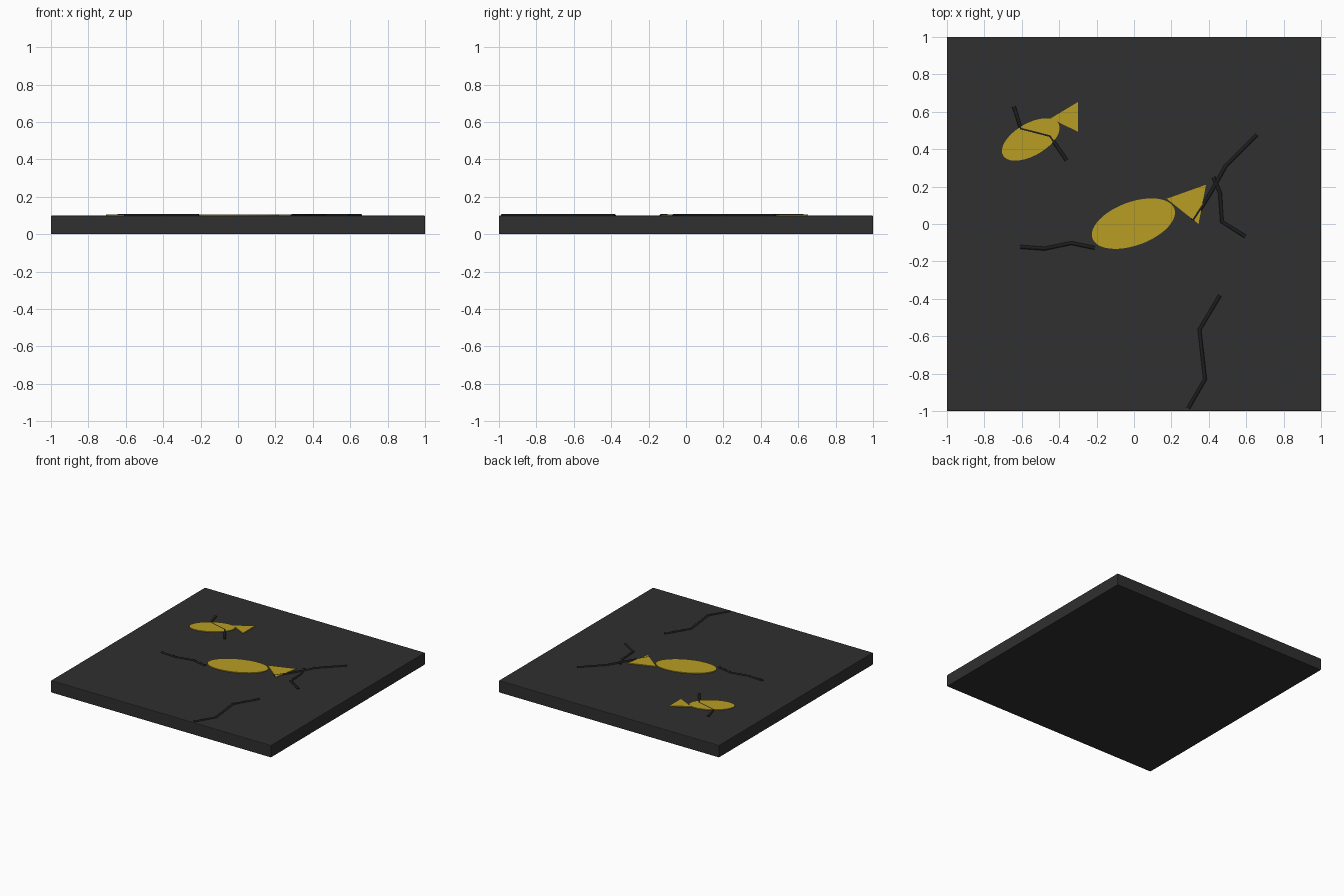
import bpy, bmesh, math
from mathutils import Vector

if "Cube" in bpy.data.objects:
    bpy.data.objects.remove(bpy.data.objects["Cube"])


def material(name, rgb):
    m = bpy.data.materials.new(name)
    m.diffuse_color = (*rgb, 1)
    m.use_nodes = True
    m.node_tree.nodes["Principled BSDF"].inputs["Base Color"].default_value = m.diffuse_color
    return m


STONE = material("dark stone", (0.029, 0.029, 0.029))
GOLD = material("gold", (0.48, 0.335, 0.017))
BLACK = material("crack black", (0.012, 0.012, 0.012))
TOP = 0.10


def add(name, bm, mat):
    bmesh.ops.recalc_face_normals(bm, faces=bm.faces)
    me = bpy.data.meshes.new(name)
    bm.to_mesh(me)
    bm.free()
    me.materials.append(mat)
    ob = bpy.data.objects.new(name, me)
    bpy.context.collection.objects.link(ob)
    return ob


def plate(name, outline, mat, z0=TOP - 0.002, z1=TOP + 0.006):
    """Thin flat plate on the slab from an xy outline."""
    bm = bmesh.new()
    face = bm.faces.new([bm.verts.new((x, y, z0)) for x, y in outline])
    ext = bmesh.ops.extrude_face_region(bm, geom=[face])["geom"]
    vs = [v for v in ext if isinstance(v, bmesh.types.BMVert)]
    bmesh.ops.translate(bm, verts=vs, vec=(0, 0, z1 - z0))
    return add(name, bm, mat)


def ellipse(cx, cy, a, b, deg, n=48):
    c, s = math.cos(math.radians(deg)), math.sin(math.radians(deg))
    pts = []
    for i in range(n):
        t = 2 * math.pi * i / n
        u, v = a * math.cos(t), b * math.sin(t)
        pts.append((cx + u * c - v * s, cy + u * s + v * c))
    return pts


def crack(name, pts, r=0.011, z=TOP - 0.003):
    """Thin round tube half sunk in the slab, along an xy path."""
    cu = bpy.data.curves.new(name, 'CURVE')
    cu.dimensions = '3D'
    cu.bevel_depth = r
    cu.bevel_resolution = 2
    cu.use_fill_caps = True
    sp = cu.splines.new('POLY')
    sp.points.add(len(pts) - 1)
    for p, (x, y) in zip(sp.points, pts):
        p.co = (x, y, z, 1)
    cu.materials.append(BLACK)
    bpy.context.collection.objects.link(bpy.data.objects.new(name, cu))


# Stone slab with tiny softened edges
bm = bmesh.new()
bmesh.ops.create_cube(bm, size=1)
bmesh.ops.scale(bm, vec=(2, 2, TOP), verts=bm.verts)
bmesh.ops.translate(bm, vec=(0, 0, TOP / 2), verts=bm.verts)
slab = add("slab", bm, STONE)
bev = slab.modifiers.new("soft edges", 'BEVEL')
bev.width = 0.005
bev.segments = 2

# Gold fish: oval body and triangular tail
plate("large_fish_body", ellipse(-0.003, 0.002, 0.233, 0.116, 20), GOLD)
plate("large_fish_tail", [(0.175, 0.135), (0.345, 0.0), (0.385, 0.21)], GOLD)
plate("small_fish_body", ellipse(-0.552, 0.452, 0.171, 0.086, 30), GOLD)
plate("small_fish_tail", [(-0.445, 0.565), (-0.3, 0.493), (-0.3, 0.652)], GOLD)

# Cracks across the surface
crack("crack_left", [(-0.61, -0.122), (-0.48, -0.132), (-0.335, -0.102), (-0.21, -0.128)])
crack("crack_right", [(0.315, 0.02), (0.40, 0.15), (0.49, 0.31), (0.657, 0.477)])
crack("crack_branch", [(0.425, 0.25), (0.46, 0.165), (0.47, 0.012), (0.595, -0.067)])
crack("crack_front", [(0.29, -0.985), (0.38, -0.83), (0.35, -0.565), (0.46, -0.38)])
crack("crack_small_fish", [(-0.642, 0.628), (-0.605, 0.51), (-0.45, 0.47), (-0.36, 0.34)])
